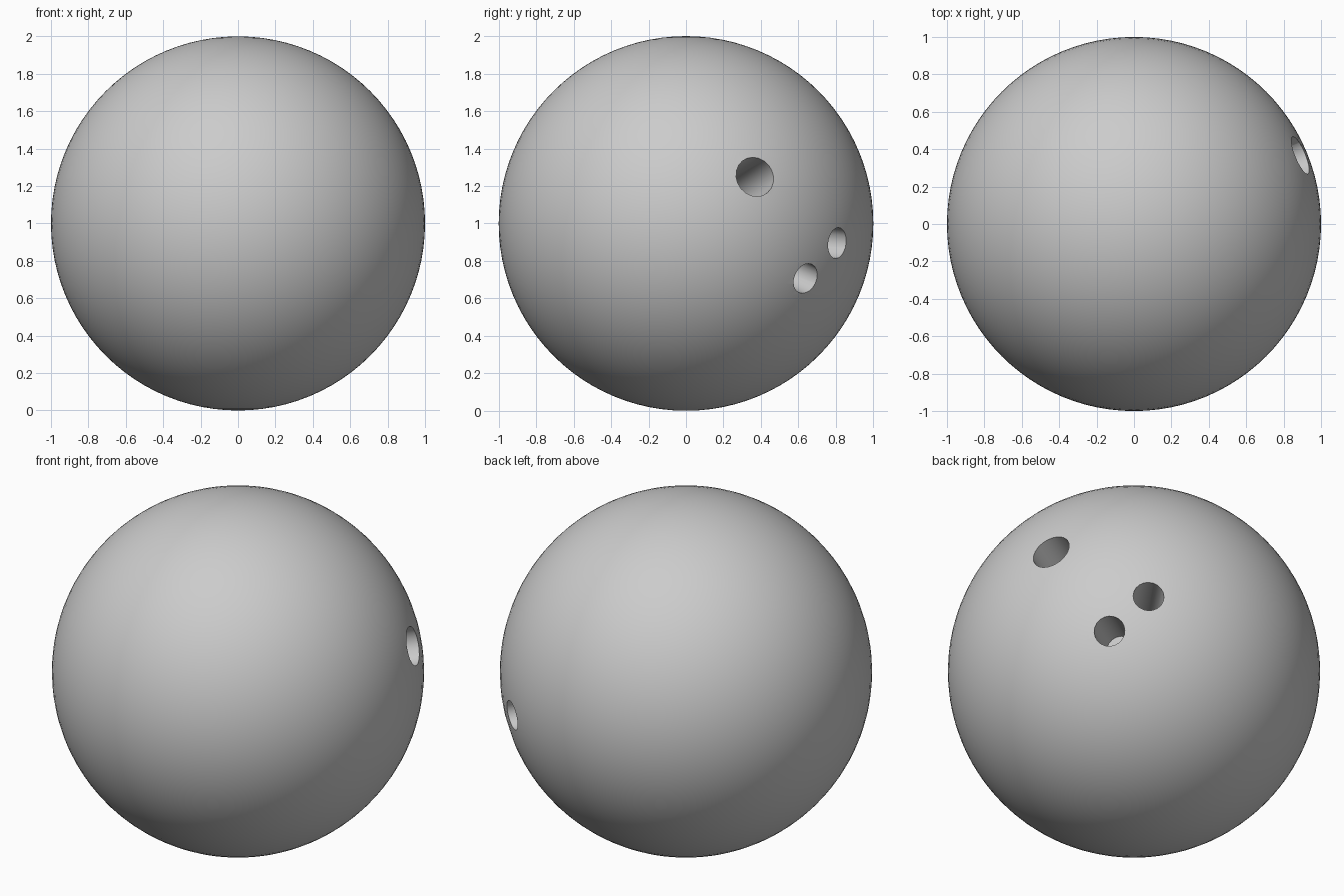
import bpy
from mathutils import Vector

if "Cube" in bpy.data.objects:
    bpy.data.objects.remove(bpy.data.objects["Cube"])

# Ball
bpy.ops.mesh.primitive_uv_sphere_add(segments=96, ring_count=48, radius=1, location=(0, 0, 1))
ball = bpy.context.object
ball.name = "ball"


def drill(name, y, z, radius, depth):
    """Cut a flat-bottomed hole aimed at the ball's centre from surface point (y, z)."""
    dz = z - 1
    axis = Vector(((1 - y * y - dz * dz) ** 0.5, y, dz))
    inner, outer = 1 - depth, 1.1
    bpy.ops.mesh.primitive_cylinder_add(
        vertices=20, radius=radius, depth=outer - inner,
        location=Vector((0, 0, 1)) + axis * (inner + outer) / 2,
        rotation=axis.to_track_quat('Z', 'Y').to_euler())
    cutter = bpy.context.object
    cutter.name = name
    cutter.hide_render = True
    mod = ball.modifiers.new(name, 'BOOLEAN')
    mod.operation = 'DIFFERENCE'
    mod.solver = 'EXACT'
    mod.object = cutter
    bpy.context.view_layer.objects.active = ball
    bpy.ops.object.modifier_apply(modifier=mod.name)
    bpy.data.objects.remove(cutter)


# Thumb hole and two finger holes
drill("thumb_hole", 0.37, 1.25, 0.108, 0.5)
drill("finger_hole_a", 0.81, 0.895, 0.083, 0.5)
drill("finger_hole_b", 0.64, 0.705, 0.083, 0.5)

# Smooth shading with crisp hole rims
bpy.ops.object.select_all(action='DESELECT')
ball.select_set(True)
bpy.context.view_layer.objects.active = ball
bpy.ops.object.shade_smooth_by_angle(angle=0.6)
